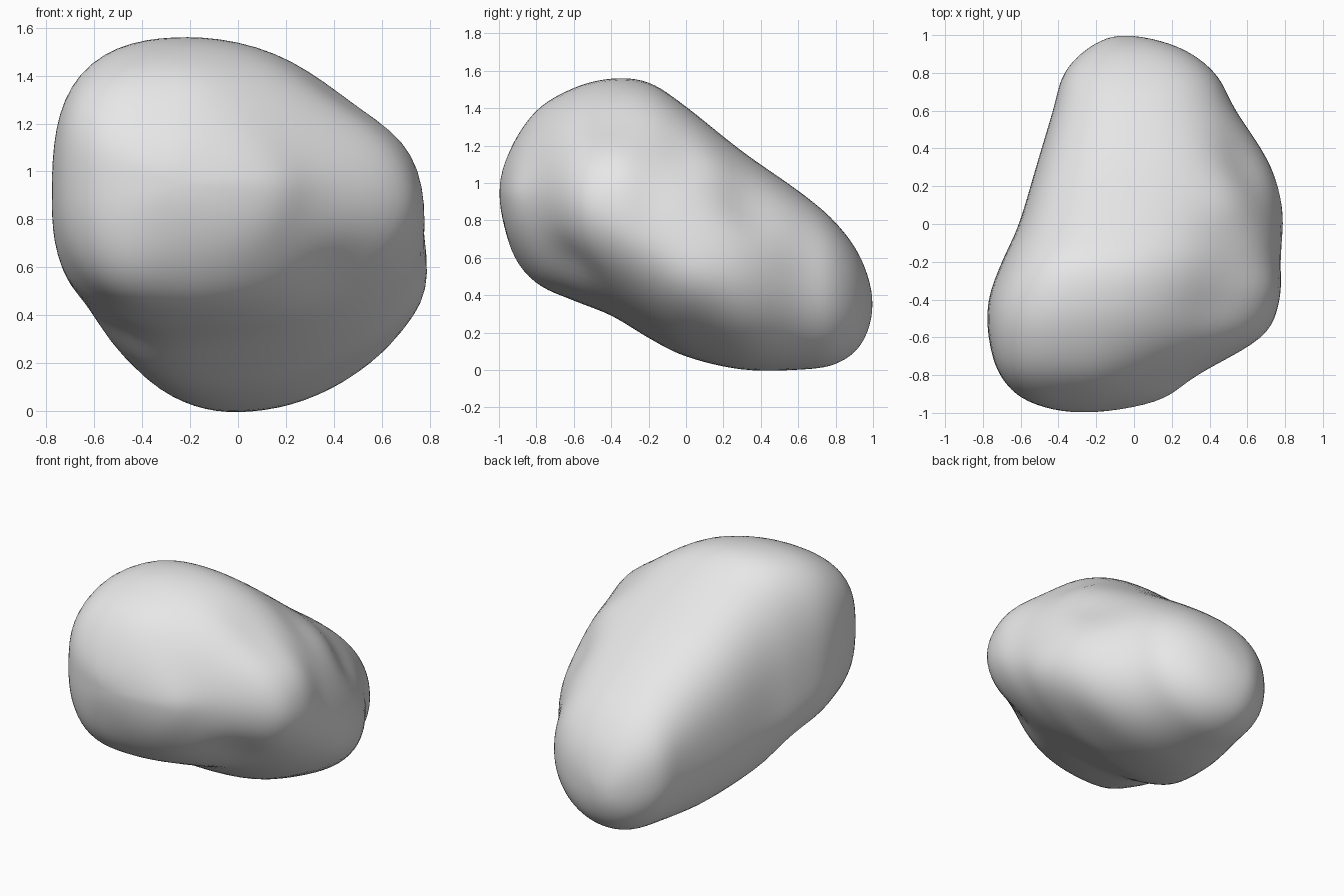
import bpy, bmesh, math
from mathutils import Vector

default_cube = bpy.data.objects.get("Cube")
if default_cube:
    bpy.data.objects.remove(default_cube)

SIDES, STEPS = 72, 6

# Outline stations from front to back: y, x min, x max, z min, z max, x of crown, z of flanks
stations = [
    (-1, -.27, -.27, .95, .95, -.27, .95),
    (-.94, -.56, .12, .68, 1.18, -.25, .94),
    (-.8, -.71, .34, .47, 1.39, -.22, .94),
    (-.6, -.77, .68, .37, 1.51, -.2, .9),
    (-.4, -.77, .77, .29, 1.56, -.17, .82),
    (-.2, -.7, .78, .17, 1.54, -.14, .72),
    (0, -.61, .78, .07, 1.41, -.07, .63),
    (.3, -.52, .73, 0, 1.17, -.02, .53),
    (.6, -.43, .54, 0, .96, 0, .47),
    (.8, -.37, .43, .03, .79, 0, .42),
    (.94, -.23, .23, .14, .59, -.02, .37),
    (1, -.05, -.05, .35, .35, -.05, .35),
]

# Hollows and swellings: centre, reach, outward push
dents = [
    ((.33, -.4, 1.22), .18, -.06),
    ((.42, -.62, .58), .17, -.06),
    ((.55, .3, .85), .16, -.06),
    ((.45, -.05, 1.15), .16, -.03),
    ((.62, -.35, 1.02), .17, .05),
    ((.5, .12, 1.1), .13, .03),
    ((.72, .05, .5), .15, .03),
    ((.45, .1, .15), .2, -.02),
    ((-.45, -.82, .6), .17, .03),
    ((-.5, -.3, .38), .16, -.05),
]


def mirrored_end(station):
    """Carry the outline over the pole so the ends close in a round cap."""
    y, left, right, low, high, crown, flank = station
    return (y, right, left, high, low, crown, flank)


def blend(a, b, c, d, t):
    """Smooth curve through b and c."""
    return tuple(q + t / 2 * (r - p + t * (2*p - 5*q + 4*r - s + t * (3*(q - r) + s - p)))
                 for p, q, r, s in zip(a, b, c, d))


def ring_point(station, angle):
    """Rounded outline whose corner fullness varies by quadrant and along the length."""
    y, left, right, low, high, crown, flank = station
    c, s = math.cos(angle), math.sin(angle)
    front = (1 - y) / 2
    if s > 0:
        fullness = 2.5 - 1.1 * front if c > 0 else 2.4 + front
    else:
        fullness = 2 if c > 0 else 2 + .6 * front
    r = (abs(c) ** fullness + abs(s) ** fullness) ** (-1 / fullness)
    x = crown + r * c * ((right - crown) if c > 0 else (crown - left))
    z = flank + r * s * ((high - flank) if s > 0 else (flank - low))
    return Vector((x, y, z))


# Loft the stone from the blended outlines
path = [mirrored_end(stations[1])] + stations + [mirrored_end(stations[-2])]
outlines = [blend(*path[i:i + 4], k / STEPS)
            for i in range(len(stations) - 1) for k in range(STEPS)]
outlines.append(stations[-1])

bm = bmesh.new()
rings = [[bm.verts.new(ring_point(o, math.tau * k / SIDES)) for k in range(SIDES)]
         for o in outlines]
for near, far in zip(rings, rings[1:]):
    for k in range(SIDES):
        n = (k + 1) % SIDES
        bm.faces.new((near[k], near[n], far[n], far[k]))
bmesh.ops.remove_doubles(bm, verts=bm.verts, dist=.0005)
bmesh.ops.recalc_face_normals(bm, faces=bm.faces)
bm.normal_update()

# Press in the hollows and raise the swellings
moves = []
for v in bm.verts:
    push = sum(depth * math.exp(-((v.co - Vector(centre)).length / reach) ** 2)
               for centre, reach, depth in dents)
    moves.append((v, v.normal * push))
for v, offset in moves:
    v.co += offset
for _ in range(5):
    bmesh.ops.smooth_vert(bm, verts=bm.verts, factor=.5,
                          use_axis_x=True, use_axis_y=True, use_axis_z=True)

mesh = bpy.data.meshes.new("boulder")
bm.to_mesh(mesh)
bm.free()
boulder = bpy.data.objects.new("boulder", mesh)
bpy.context.collection.objects.link(boulder)
mesh.shade_smooth()

# Plain stone colour
grey = (.8, .8, .8, 1)
stone = bpy.data.materials.new("stone_grey")
stone.use_nodes = True
stone.diffuse_color = grey
stone.node_tree.nodes["Principled BSDF"].inputs["Base Color"].default_value = grey
mesh.materials.append(stone)
